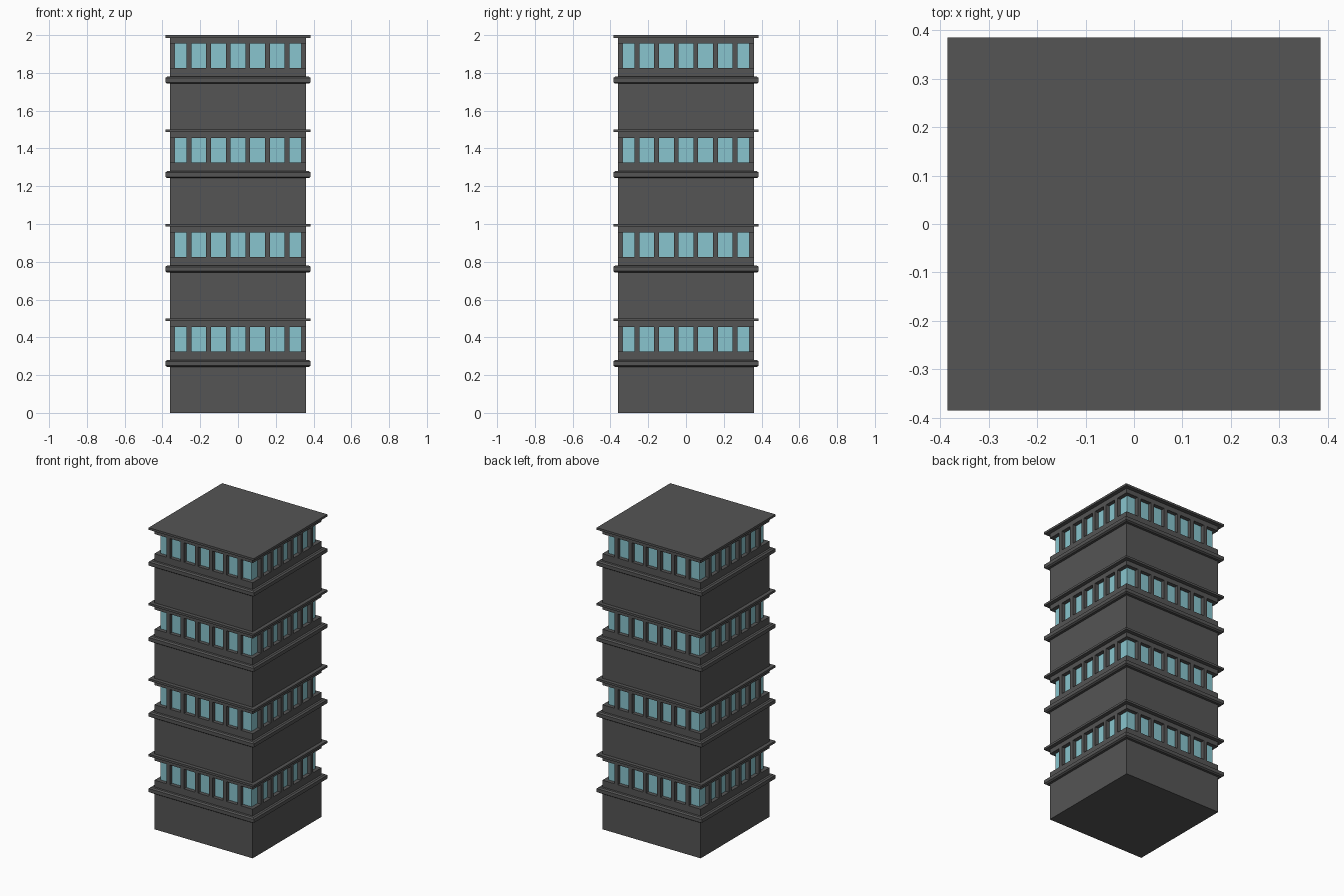
import bpy, bmesh

if "Cube" in bpy.data.objects:
    bpy.data.objects.remove(bpy.data.objects["Cube"])

FLOORS, FLOOR_H = 4, 0.5
WALL, GLASS, LEDGE = 0.36, 0.335, 0.385   # half-widths
SILL, HEAD = 0.325, 0.455                 # window band heights


def material(name, rgb):
    m = bpy.data.materials.new(name)
    m.diffuse_color = (*rgb, 1)
    m.use_nodes = True
    m.node_tree.nodes["Principled BSDF"].inputs["Base Color"].default_value = m.diffuse_color
    return m


concrete = material("dark_concrete", (0.09, 0.09, 0.09))
glass = material("window_glass", (0.25, 0.56, 0.62))


def finish(bm, name, mat):
    bmesh.ops.recalc_face_normals(bm, faces=bm.faces)
    me = bpy.data.meshes.new(name)
    bm.to_mesh(me)
    bm.free()
    me.materials.append(mat)
    ob = bpy.data.objects.new(name, me)
    bpy.context.collection.objects.link(ob)
    return ob


def square_loft(name, profile, mat):
    """Stack square rings given as (half-width, height) and cap both ends."""
    bm = bmesh.new()
    rings = [[bm.verts.new((sx * r, sy * r, z))
              for sx, sy in ((-1, -1), (1, -1), (1, 1), (-1, 1))]
             for r, z in profile]
    for a, b in zip(rings, rings[1:]):
        for i in range(4):
            j = (i + 1) % 4
            bm.faces.new((a[i], a[j], b[j], b[i]))
    bm.faces.new(rings[0][::-1])
    bm.faces.new(rings[-1])
    return finish(bm, name, mat)


def add_box(bm, lo, hi):
    v = bmesh.ops.create_cube(bm, size=1)["verts"]
    bmesh.ops.scale(bm, verts=v, vec=[h - l for l, h in zip(lo, hi)])
    bmesh.ops.translate(bm, verts=v, vec=[(l + h) / 2 for l, h in zip(lo, hi)])


for f in range(FLOORS):
    z0 = f * FLOOR_H
    # solid wall with bevelled ledge, up to the window sill
    square_loft(f"wall_and_ledge_{f + 1}", [
        (WALL, z0), (WALL, z0 + 0.243), (0.375, z0 + 0.243), (LEDGE, z0 + 0.25),
        (LEDGE, z0 + 0.273), (0.375, z0 + 0.28), (WALL, z0 + 0.28),
        (WALL, z0 + SILL)], concrete)
    # recessed glass core
    square_loft(f"glass_{f + 1}", [(GLASS, z0 + SILL), (GLASS, z0 + HEAD)], glass)
    # lintel and thin roof slab
    square_loft(f"lintel_and_slab_{f + 1}", [
        (WALL, z0 + HEAD), (WALL, z0 + 0.486), (LEDGE, z0 + 0.486),
        (LEDGE, z0 + FLOOR_H)], concrete)
    # six mullions on each side, corners left open
    bm = bmesh.new()
    for k in range(6):
        c = (k - 2.5) * 0.104
        for s in (-1, 1):
            d0, d1 = sorted((s * GLASS, s * WALL))
            add_box(bm, (c - 0.0125, d0, z0 + SILL), (c + 0.0125, d1, z0 + HEAD))
            add_box(bm, (d0, c - 0.0125, z0 + SILL), (d1, c + 0.0125, z0 + HEAD))
    finish(bm, f"mullions_{f + 1}", concrete)
